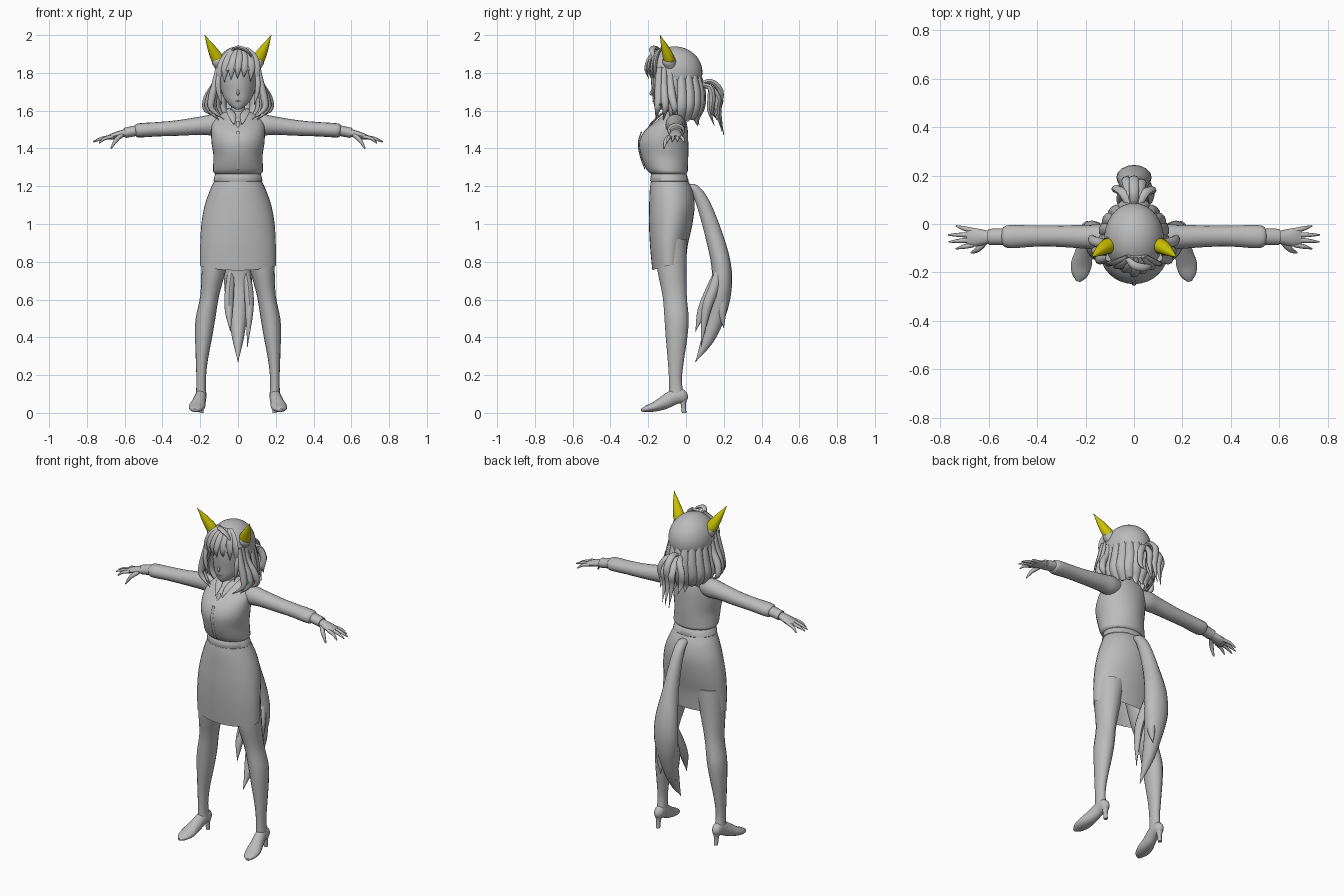
import bpy, bmesh, math
from mathutils import Vector


def material(name, color):
    m = bpy.data.materials.new(name)
    m.diffuse_color = (*color, 1)
    return m


GREY = material("plain grey", (0.5, 0.5, 0.5))
YELLOW = material("horn yellow", (0.6, 0.55, 0.0))
GREEN = material("ornament green", (0.05, 0.5, 0.05))


def finish(bm, name, mat, angle=50):
    bmesh.ops.recalc_face_normals(bm, faces=bm.faces)
    me = bpy.data.meshes.new(name)
    bm.to_mesh(me)
    bm.free()
    me.materials.append(mat)
    ob = bpy.data.objects.new(name, me)
    bpy.context.collection.objects.link(ob)
    bpy.ops.object.select_all(action='DESELECT')
    ob.select_set(True)
    bpy.context.view_layer.objects.active = ob
    bpy.ops.object.shade_smooth_by_angle(angle=math.radians(angle))
    return ob


def spline(rows, steps):
    """Catmull-Rom through rows of (x, y, z, radius a, radius b)."""
    out = []
    for i in range(len(rows) - 1):
        p0, p1, p2, p3 = (rows[max(0, min(len(rows) - 1, i + k))] for k in (-1, 0, 1, 2))
        for s in range(steps):
            t = s / steps
            out.append([0.5 * (2 * b + (c - a) * t + (2 * a - 5 * b + 4 * c - d) * t * t
                               + (3 * b - a - 3 * c + d) * t ** 3)
                        for a, b, c, d in zip(p0, p1, p2, p3)])
    return out + [list(rows[-1])]


def loft(name, rows, side=(1, 0, 0), axis=None, n=16, steps=4, caps=(True, True),
         mat=GREY, shape=None):
    """Elliptic rings along a path: radius a along side, radius b across it."""
    pts = spline(rows, steps)
    bm = bmesh.new()
    rings = []
    for i, p in enumerate(pts):
        c = Vector(p[:3])
        t = Vector(axis) if axis else Vector(pts[min(i + 1, len(pts) - 1)][:3]) - Vector(pts[max(i - 1, 0)][:3])
        t.normalize()
        u = Vector(side)
        u = (u - t * u.dot(t)).normalized()
        v = t.cross(u)
        ra, rb = max(p[3], 0.0015), max(p[4], 0.0015)
        ring = []
        for k in range(n):
            a = 2 * math.pi * k / n
            q = c + u * ra * math.cos(a) + v * rb * math.sin(a)
            ring.append(bm.verts.new(shape(q) if shape else q))
        rings.append(ring)
    for r, s in zip(rings, rings[1:]):
        for k in range(n):
            bm.faces.new((r[k], r[(k + 1) % n], s[(k + 1) % n], s[k]))
    if caps[0]:
        bm.faces.new(rings[0][::-1])
    if caps[1]:
        bm.faces.new(rings[-1])
    return finish(bm, name, mat)


def body(name, rows, **kw):
    """Upright loft from rows of (z, half width, front y, back y)."""
    return loft(name, [(0, (f + b) / 2, z, w, (b - f) / 2) for z, w, f, b in rows],
                axis=(0, 0, 1), n=32, **kw)


def flip(rows, s):
    return [(s * r[0], *r[1:]) for r in rows]


def strand(name, pts, width, thick, side=(1, 0, 0), mat=GREY):
    """Tapered lock that swells in the middle and ends in a point."""
    n = len(pts) - 1
    prof = [0.55 + 0.9 * (i / n) - 1.45 * (i / n) ** 3 for i in range(n + 1)]
    return loft(name, [(*p, width * f, thick * f) for p, f in zip(pts, prof)],
                side=side, n=8, mat=mat)


# Torso and clothes
body("blouse", [(1.262, .115, -.18, -.005), (1.275, .13, -.198, .008), (1.30, .132, -.215, .01),
                (1.36, .13, -.238, .012), (1.43, .14, -.248, .012), (1.49, .142, -.222, .01),
                (1.54, .135, -.165, .002), (1.58, .095, -.115, -.01), (1.60, .045, -.095, -.02)])
body("neck", [(1.56, .042, -.1, -.02), (1.62, .037, -.1, -.025), (1.68, .04, -.11, -.03)])


def hem(q):
    # the lower edge rises toward the back and the sides
    k = max(0, min(1, (0.95 - q.z) / 0.2))
    q.z += k * (0.16 * (q.y + 0.175) + 0.3 * q.x ** 2)
    return q


body("skirt", [(1.275, .118, -.18, -.003), (1.235, .123, -.185, .008), (1.18, .148, -.192, .034),
               (1.10, .176, -.195, .046), (1.0, .194, -.196, .034), (.88, .2, -.19, .01),
               (.755, .2, -.178, -.002)], caps=(True, False), shape=hem)
body("waistband", [(1.225, .127, -.188, .012), (1.228, .13, -.19, .014),
                   (1.262, .122, -.186, .004), (1.265, .119, -.183, .0)], steps=1)
loft("placket", [(0, -.235, 1.49, .008, .003), (0, -.252, 1.43, .008, .003),
                 (0, -.242, 1.36, .008, .003), (0, -.217, 1.29, .008, .003)], n=8)

# Head, face and pendant
body("head", [(1.607, .012, -.158, -.125), (1.625, .04, -.168, -.09), (1.66, .07, -.176, -.03),
              (1.70, .087, -.18, .03), (1.76, .097, -.185, .06), (1.84, .095, -.18, .06),
              (1.90, .05, -.13, .01)])
loft("nose", [(0, -.176, 1.715, .004, .002), (0, -.187, 1.69, .007, .007), (0, -.176, 1.682, .003, .002)], n=8)
loft("mouth", [(-.014, -.174, 1.652, .002, .002), (0, -.177, 1.65, .003, .003),
               (.014, -.174, 1.652, .002, .002)], side=(0, 0, 1), n=6)
loft("pendant", [(0, -.175, 1.545, .004, .003), (0, -.185, 1.53, .012, .006), (0, -.2, 1.51, .002, .002)], n=8)

# Hair cap: ellipsoid trimmed by a plane that climbs to the forehead
bm = bmesh.new()
bmesh.ops.create_uvsphere(bm, u_segments=36, v_segments=24, radius=1)
for v in bm.verts:
    v.co = Vector((v.co.x * .123, v.co.y * .147 - .06, v.co.z * .137 + 1.803))
bmesh.ops.bisect_plane(bm, geom=bm.verts[:] + bm.edges[:] + bm.faces[:], plane_co=(0, -.06, 1.735),
                       plane_no=(0, .6, 1), clear_inner=True)
finish(bm, "hair_cap", GREY)

# Fringe locks sweeping from the parting
for i, (x, z, w) in enumerate([(-.1, 1.72, .024), (-.072, 1.75, .027), (-.038, 1.762, .026), (-.004, 1.768, .022),
                               (.03, 1.775, .024), (.066, 1.755, .026), (.097, 1.725, .024)]):
    e = abs(x) * .5
    strand(f"fringe_lock_{i}", [(x * .35 + .01, -.135, 1.927), (x * .75 + .01, -.19 + e * .7, 1.885),
                                (x + .004, -.213 + e, 1.82), (x, -.198 + e * .9, z)], w, .013)
strand("crown_tuft", [(-.03, -.14, 1.92), (.0, -.17, 1.935), (.05, -.18, 1.915), (.085, -.165, 1.86)], .02, .012, (0, 1, 0))

# Back hair: ring of wavy locks from ear to ear
for i in range(11):
    a = math.radians(-10 + 20 * i)
    c, s = math.cos(a), math.sin(a)
    low = 1.50 + .05 * abs(c) + .025 * (i % 2)
    strand(f"back_lock_{i}", [(c * .108, -.045 + s * .115, 1.79), (c * .122, -.045 + s * .135, 1.70),
                              (c * .13, -.045 + s * .13, 1.62), (c * .098, -.045 + s * .105, 1.56),
                              (c * .108, -.045 + s * .115, low)], .034, .02, (-s, c, 0))

# Gathered tail of hair behind the head
for i, (x, y, z) in enumerate([(-.06, .165, 1.55), (-.025, .2, 1.47), (.025, .19, 1.49), (.06, .16, 1.56), (0, .15, 1.52)]):
    strand(f"ponytail_lock_{i}", [(x * .2, .06, 1.735), (x * .7, .125, 1.725), (x * 1.2, y - .02, 1.665),
                                  (x * 1.1, y - .025, 1.60), (x, y, z)], .026, .02)
strand("ponytail_top", [(0, .06, 1.73), (0, .13, 1.755), (0, .185, 1.70), (0, .175, 1.6), (0, .2, 1.48)], .026, .018)

# Tail: one thick brush and split tips
loft("tail", [(0, .005, 1.19, .026, .018), (0, .045, 1.185, .03, .025), (0, .09, 1.11, .034, .036),
              (0, .145, .95, .045, .046), (0, .185, .79, .068, .052), (0, .19, .66, .072, .052),
              (0, .165, .53, .052, .048), (0, .115, .39, .03, .034), (0, .05, .27, .0, .0)])
for name, x, y, z in (("a", -.04, .05, .43), ("b", .05, .08, .35), ("c", .03, .2, .45), ("d", -.03, .14, .4)):
    strand("tail_tip_" + name, [(x * .7, .185, .78), (x * 1.1, y * .4 + .115, .66), (x * 1.2, y * .7 + .05, .54),
                                (x, y, z)], .03, .034)

# Paired parts
for s, tag in ((-1, "left"), (1, "right")):
    # Legs
    loft(f"leg_{tag}", flip([(.105, -.08, .92, .085, .085), (.128, -.075, .76, .066, .077),
                             (.15, -.06, .62, .05, .064), (.172, -.05, .50, .052, .064),
                             (.182, -.05, .40, .045, .057), (.192, -.054, .27, .031, .042),
                             (.195, -.056, .17, .025, .034), (.195, -.05, .09, .028, .04)], s), axis=(0, 0, 1))
    # Shoes
    loft(f"shoe_{tag}", flip([(.193, .008, .098, .008, .012), (.194, -.012, .092, .026, .036),
                              (.197, -.06, .085, .03, .04), (.207, -.115, .055, .036, .036),
                              (.217, -.165, .033, .043, .026), (.224, -.21, .021, .033, .017),
                              (.23, -.236, .014, .01, .008)], s))
    loft(f"shoe_heel_{tag}", flip([(.194, -.015, .085, .025, .024), (.194, -.014, .045, .014, .014),
                                   (.194, -.01, 0, .011, .012)], s), n=12, axis=(0, 0, 1))
    # Sleeves with a gathered cuff
    loft(f"sleeve_{tag}", flip([(.075, -.055, 1.53, .04, .045), (.13, -.055, 1.525, .053, .056),
                                (.2, -.053, 1.52, .049, .048), (.32, -.05, 1.508, .044, .041),
                                (.42, -.05, 1.502, .044, .038), (.5, -.052, 1.497, .048, .038),
                                (.533, -.052, 1.495, .043, .036), (.545, -.052, 1.494, .028, .026)], s), side=(0, 1, 0))
    loft(f"cuff_{tag}", flip([(.54, -.052, 1.494, .034, .028), (.6, -.053, 1.482, .033, .027)], s), side=(0, 1, 0))
    # Hands
    loft(f"palm_{tag}", flip([(.59, -.053, 1.484, .024, .02), (.625, -.055, 1.475, .032, .019),
                              (.66, -.055, 1.465, .038, .017), (.69, -.055, 1.457, .033, .011)], s), side=(0, 1, 0), n=12)
    for f, (y0, x1, y1, z1) in enumerate([(-.086, .735, -.102, 1.428), (-.065, .765, -.074, 1.434),
                                          (-.045, .767, -.045, 1.436), (-.027, .735, -.008, 1.43)]):
        loft(f"finger_{f}_{tag}", flip([(.665, y0, 1.462, .011, .010), ((.675 + x1) / 2, (y0 + y1) / 2, 1.453, .009, .009),
                                        (x1, y1, z1, .003, .003)], s), side=(0, 1, 0), n=8)
    loft(f"thumb_{tag}", flip([(.615, -.075, 1.47, .013, .012), (.645, -.105, 1.445, .012, .011),
                               (.672, -.118, 1.40, .004, .004)], s), side=(0, 1, 0), n=8)
    # Collar flap
    loft(f"collar_{tag}", flip([(.05, -.05, 1.607, .014, .006), (.045, -.1, 1.6, .018, .006),
                                (.03, -.145, 1.57, .02, .006), (.022, -.185, 1.53, .004, .004)], s), n=8)
    # Hair framing the face
    for k, (dx, y, z) in enumerate([(.075, -.15, 1.555), (.10, -.11, 1.55), (.135, -.06, 1.575)]):
        strand(f"side_lock_{k}_{tag}", [(s * .105, y * .6 - .05, 1.83), (s * .122, y * .7 - .04, 1.74),
                                        (s * (.138 + .012 * k), y * .8 - .025, 1.67),
                                        (s * (.14 + .016 * k), y, 1.61), (s * dx, y - .01, z)], .026, .024, (0, 1, 0))
    strand(f"cheek_lock_{tag}", [(s * .1, -.15, 1.81), (s * .106, -.165, 1.75), (s * .1, -.165, 1.69),
                                 (s * .085, -.16, 1.63)], .016, .012)
    # Green ornament by the jaw
    loft(f"ear_ornament_{tag}", flip([(.125, -.15, 1.625, .002, .002), (.152, -.135, 1.632, .008, .012),
                                      (.15, -.105, 1.648, .002, .002)], s), side=(0, 0, 1), n=8, mat=GREEN)
    # Horns
    loft(f"horn_{tag}", flip([(.095, -.085, 1.85, .027, .027), (.112, -.092, 1.88, .033, .03),
                              (.142, -.112, 1.935, .021, .02), (.176, -.138, 2.0, .0, .0)], s), mat=YELLOW)
    loft(f"horn_base_{tag}", flip([(.09, -.08, 1.838, .034, .034), (.105, -.09, 1.864, .036, .036),
                                   (.108, -.091, 1.87, .03, .03)], s))
